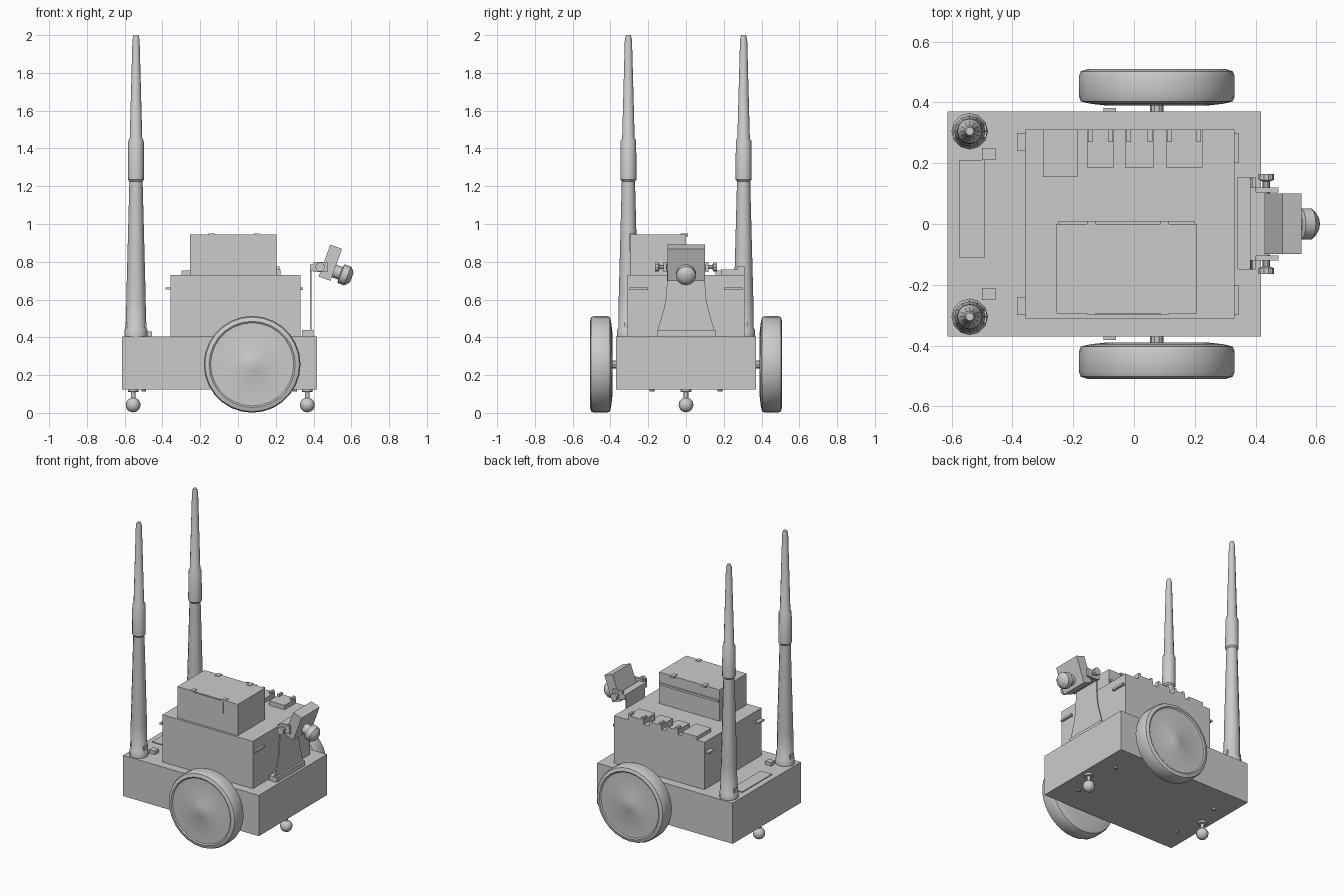
import bpy, bmesh, math
from mathutils import Vector, Matrix

if "Cube" in bpy.data.objects:
    bpy.data.objects.remove(bpy.data.objects["Cube"])


def finish(name, bm, smooth=False):
    bmesh.ops.recalc_face_normals(bm, faces=bm.faces)
    me = bpy.data.meshes.new(name)
    bm.to_mesh(me)
    bm.free()
    ob = bpy.data.objects.new(name, me)
    bpy.context.collection.objects.link(ob)
    if smooth:
        bpy.ops.object.select_all(action='DESELECT')
        ob.select_set(True)
        bpy.context.view_layer.objects.active = ob
        bpy.ops.object.shade_smooth_by_angle(angle=math.radians(35))
    return ob


def box(name, x, y, z, tilt=0.0):
    """Box from (min, max) ranges, tilted about y through its centre."""
    bm = bmesh.new()
    bmesh.ops.create_cube(bm, size=1)
    c = Vector([(r[0] + r[1]) / 2 for r in (x, y, z)])
    s = [r[1] - r[0] for r in (x, y, z)]
    m = Matrix.Translation(c) @ Matrix.Rotation(tilt, 4, 'Y') @ Matrix.Diagonal((*s, 1))
    bmesh.ops.transform(bm, matrix=m, verts=bm.verts)
    return finish(name, bm)


def lathe(name, profile, origin, axis=(0, 0, 1), sides=16):
    """Revolve (radius, height) points about an axis, capping both ends."""
    bm = bmesh.new()
    rot = Vector((0, 0, 1)).rotation_difference(Vector(axis)).to_matrix()
    rings = []
    for r, h in profile:
        rings.append([bm.verts.new(Vector(origin) + rot @ Vector(
            (r * math.cos(2 * math.pi * i / sides), r * math.sin(2 * math.pi * i / sides), h)))
            for i in range(sides)])
    for a, b in zip(rings, rings[1:]):
        for i in range(sides):
            j = (i + 1) % sides
            bm.faces.new((a[i], a[j], b[j], b[i]))
    bm.faces.new(rings[0])
    bm.faces.new(rings[-1])
    return finish(name, bm, True)


def ball(name, centre, r):
    bm = bmesh.new()
    bmesh.ops.create_uvsphere(bm, u_segments=16, v_segments=10, radius=r,
                              matrix=Matrix.Translation(centre))
    return finish(name, bm, True)


# stacked body
box("chassis", (-.614, .417), (-.37, .37), (.125, .405))
box("equipment_case", (-.357, .33), (-.31, .31), (.405, .73))
box("top_case", (-.255, .205), (-.295, 0), (.73, .945))
box("top_case_lip", (-.25, .20), (-.001, .008), (.86, .875))
box("vent_panel", (-.145, .095), (-.299, -.294), (.855, .94))
box("rear_deck_plate", (-.575, -.49), (-.11, .21), (.404, .411))

for i, x in enumerate((-.14, .10)):
    box(f"top_latch_{i}", (x - .015, x + .015), (-.03, .01), (.935, .949))
    box(f"top_hinge_{i}", (x - .013, x + .013), (-.299, -.265), (.935, .949))

# wheels, axles, masts and fittings on both sides
wheel = [(.17, .39), (.215, .395), (.23, .398), (.25, .403), (.256, .42),
         (.256, .487), (.25, .502), (.228, .509), (.22, .503), (.05, .503), (.04, .507)]
mast = [(.06, .405), (.06, .44), (.053, .45), (.051, .62), (.035, 1.225),
        (.043, 1.235), (.041, 1.44), (.033, 1.455), (.019, 1.975), (.013, 2.0)]
for s, side in ((-1, "right"), (1, "left")):
    lathe(f"wheel_{side}", wheel, (.075, 0, .257), (0, s, 0), 28)
    lathe(f"axle_{side}", [(.022, .36), (.022, .41)], (.075, 0, .257), (0, s, 0), 10)
    box(f"wheel_bracket_{side}", (-.1, -.06), (s * .37 - .012, s * .37 + .012), (.24, .27))
    lathe(f"mast_{side}", mast, (-.54, s * .305, 0), sides=12)
    box(f"mast_clamp_{side}", (-.595, -.485), (s * .305 - .02, s * .305 + .02), (.45, .48))
    box(f"cable_socket_{side}", (-.5, -.455), (s * .23 - .02, s * .23 + .02), (.405, .43))
    box(f"rear_handle_{side}", (-.385, -.355), (s * .27 - .03, s * .27 + .03), (.652, .664))
    box(f"front_handle_{side}", (.33, .345), (s * .25 - .05, s * .25 + .05), (.65, .664))
    for x in (-.5, .3):
        lathe(f"underside_bolt_{side}", [(.012, .112), (.012, .126)], (x, s * .18, 0), sides=8)

# ball casters
for end, x in (("rear", -.555), ("front", .367)):
    ball(f"{end}_caster_ball", (x, 0, .042), .039)
    lathe(f"{end}_caster_stem", [(.012, .07), (.012, .11), (.028, .112), (.028, .126)],
          (x, 0, 0), sides=12)

# small devices along the back edge of the case
for i, (x0, x1, y0, h) in enumerate(((-.30, -.185, .155, .025), (-.155, -.065, .185, .03),
                                     (-.03, .065, .185, .03), (.105, .225, .185, .03))):
    box(f"device_{i}", (x0, x1), (y0, .31), (.729, .73 + h))
    if i:
        for x in (x0 + .012, x1 - .012):
            box(f"device_clip_{i}", (x - .008, x + .008), (.27, .31), (.75, .775))

# flared camera support plate, mirrored profile of (half width, height)
half = [(.15, .44), (.135, .49), (.115, .56), (.105, .62), (.1, .70), (.1, .78)]
bm = bmesh.new()
outline = [(y, z) for y, z in half] + [(-y, z) for y, z in reversed(half)]
face = bm.faces.new([bm.verts.new((.381, y, z)) for y, z in outline])
ext = bmesh.ops.extrude_face_region(bm, geom=[face])
bmesh.ops.translate(bm, vec=(.008, 0, 0),
                    verts=[v for v in ext["geom"] if isinstance(v, bmesh.types.BMVert)])
finish("camera_support", bm)
box("support_foot", (.34, .40), (-.15, .155), (.405, .438))

# camera yoke, tilted head and lens
box("yoke_bar", (.381, .43), (-.12, .12), (.75, .785))
for s, side in ((-1, "right"), (1, "left")):
    box(f"yoke_arm_{side}", (.40, .475), (s * .112 - .008, s * .112 + .008), (.745, .80))
    lathe(f"tilt_knob_{side}", [(.012, .1), (.012, .14), (.025, .145), (.025, .165)],
          (.435, 0, .772), (0, s, 0), 10)
box("camera_head", (.456, .522), (-.098, .1), (.705, .885), math.radians(20))
lathe("camera_lens", [(.035, 0), (.035, .05), (.053, .055), (.053, .09), (.04, .105), (.025, .115)],
      (.495, 0, .757), (.94, 0, -.36), 14)
